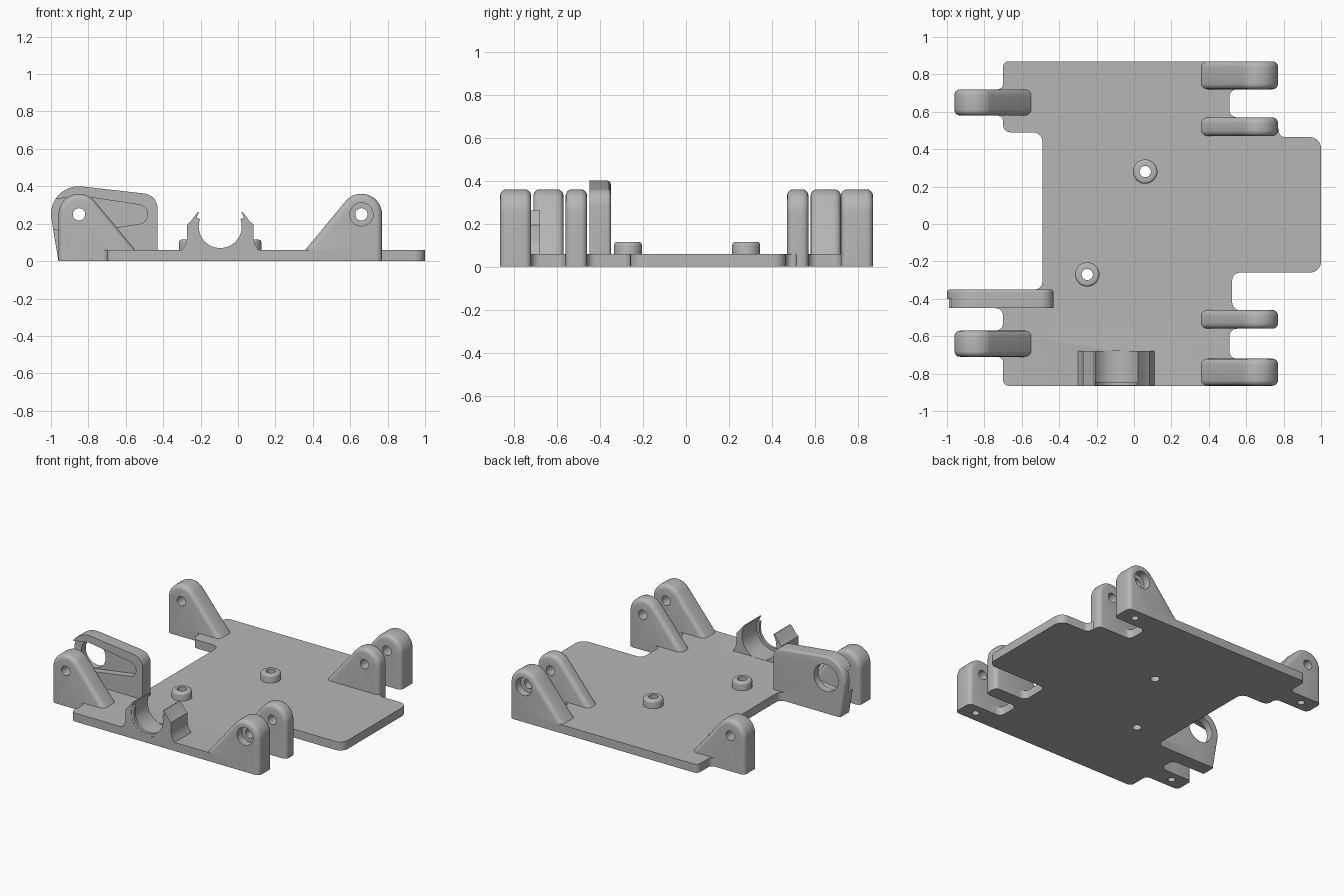
import bpy, bmesh
from math import cos, sin, radians, acos, atan2, hypot, degrees
from mathutils import Vector

old = bpy.data.objects.get("Cube")
if old:
    bpy.data.objects.remove(old, do_unlink=True)

grey = bpy.data.materials.new("plain grey plastic")
grey.use_nodes = True
tint = (0.47, 0.47, 0.47, 1)
grey.diffuse_color = tint
grey.node_tree.nodes["Principled BSDF"].inputs["Base Color"].default_value = tint


def arc(cx, cy, r, a, b, n=24):
    """Points on an arc from angle a to b in degrees."""
    steps = [radians(a + (b - a) * i / n) for i in range(n + 1)]
    return [(cx + r * cos(t), cy + r * sin(t)) for t in steps]


def circle(cx, cy, r):
    return arc(cx, cy, r, 0, 360, 40)[:-1]


def rounded(corners):
    """Round the right-angle corners (x, y, radius) of an outline."""
    out = []
    for i, (x, y, r) in enumerate(corners):
        p = Vector((x, y))
        if not r:
            out.append((x, y))
            continue
        d1 = (Vector(corners[i - 1][:2]) - p).normalized()
        d2 = (Vector(corners[(i + 1) % len(corners)][:2]) - p).normalized()
        c = p + (d1 + d2) * r
        for k in range(7):
            t = radians(15 * k)
            out.append(tuple(c - r * (d2 * cos(t) + d1 * sin(t))))
    return out


def prism(name, outline, axis, lo, hi, bevel=0, pick=None):
    """Extrude an outline along y or z and round the picked cap edges."""
    bm = bmesh.new()
    place = (lambda u, v, w: (u, w, v)) if axis == "y" else (lambda u, v, w: (u, v, w))
    rings = [[bm.verts.new(place(u, v, w)) for u, v in outline] for w in (lo, hi)]
    n = len(outline)
    bm.faces.new(rings[0])
    bm.faces.new(rings[1])
    for i in range(n):
        j = (i + 1) % n
        bm.faces.new((rings[0][i], rings[0][j], rings[1][j], rings[1][i]))
    bmesh.ops.recalc_face_normals(bm, faces=bm.faces)
    if bevel:
        edges = [e for e in bm.edges if e.calc_face_angle(0) > 1 and pick(e)]
        bmesh.ops.bevel(bm, geom=edges, offset=bevel, segments=4, profile=0.5,
                        affect="EDGES", clamp_overlap=False)
    mesh = bpy.data.meshes.new(name)
    bm.to_mesh(mesh)
    bm.free()
    mesh.materials.append(grey)
    ob = bpy.data.objects.new(name, mesh)
    bpy.context.collection.objects.link(ob)
    return ob


def activate(ob):
    bpy.ops.object.select_all(action="DESELECT")
    ob.select_set(True)
    bpy.context.view_layer.objects.active = ob


def cut(ob, outline, axis, lo, hi):
    """Subtract a prism from an object."""
    cutter = prism("cutter", outline, axis, lo, hi)
    cutter.hide_render = True
    mod = ob.modifiers.new("cut", "BOOLEAN")
    mod.operation, mod.solver, mod.object = "DIFFERENCE", "EXACT", cutter
    activate(ob)
    bpy.ops.object.modifier_apply(modifier=mod.name)
    bpy.data.objects.remove(cutter, do_unlink=True)


def smooth(ob):
    activate(ob)
    bpy.ops.object.shade_smooth_by_angle(angle=radians(32))


def above_plate(e):
    return max(v.co.z for v in e.verts) > 0.04


PLATE_TOP = 0.06
BORE_X, BORE_Z, BORE_R = -0.095, 0.185, 0.135
BOSSES = {"back": (0.06, 0.28), "front": (-0.25, -0.27)}
f = 0.04  # fillet radius

# Base plate with tabs under the brackets
plate = prism("base_plate", rounded([
    (-0.70, -0.865, 0.03), (0.62, -0.865, 0), (0.62, -0.72, 0), (0.51, -0.72, f),
    (0.51, -0.56, f), (0.62, -0.56, 0), (0.62, -0.46, 0), (0.525, -0.46, f),
    (0.525, -0.26, f), (1, -0.26, 0.06), (1, 0.465, 0.06), (0.775, 0.465, 0.03),
    (0.775, 0.52, 0.02), (0.62, 0.52, 0), (0.62, 0.57, 0), (0.51, 0.57, f),
    (0.51, 0.72, f), (0.62, 0.72, 0), (0.62, 0.87, 0), (-0.70, 0.87, 0.03),
    (-0.70, 0.72, 0.03), (-0.81, 0.72, 0), (-0.81, 0.58, 0), (-0.70, 0.58, 0.03),
    (-0.70, 0.49, 0.04), (-0.49, 0.49, 0.05), (-0.49, -0.35, f), (-0.84, -0.35, 0),
    (-0.84, -0.45, 0), (-0.70, -0.45, f), (-0.70, -0.57, f), (-0.81, -0.57, 0),
    (-0.81, -0.71, 0), (-0.70, -0.71, 0.03)]), "z", 0, PLATE_TOP)
for x, y in BOSSES.values():
    cut(plate, circle(x, y, 0.03), "z", -0.1, 0.2)
cut(plate, circle(BORE_X, BORE_Z, BORE_R), "y", -1, -0.68)
smooth(plate)

# Screw bosses
for name, (x, y) in BOSSES.items():
    boss = prism(name + "_boss", circle(x, y, 0.065), "z", 0.03, 0.115, 0.015,
                 lambda e: min(v.co.z for v in e.verts) > 0.1)
    cut(boss, circle(x, y, 0.03), "z", -0.1, 0.2)
    smooth(boss)


def bracket(name, cx, side, y0, y1, screw=True, recess=None):
    """Sloped bracket with a round top and a pin hole."""
    cz, r = 0.25, 0.11
    fx, fz = -0.30, PLATE_TOP - cz
    tangent = degrees(atan2(fz, fx)) % 360 - degrees(acos(r / hypot(fx, fz)))
    local = [(r, -cz)] + arc(0, 0, r, 0, tangent, 16)
    local += [(fx - 0.025, fz - 0.03), (-0.06, fz - 0.03), (-0.06, -cz)]
    ob = prism(name, [(cx + side * u, cz + v) for u, v in local], "y", y0, y1,
               0.03, above_plate)
    cut(ob, circle(cx, cz, 0.033), "y", y0 - 0.1, y1 + 0.1)
    if screw:
        cut(ob, circle(cx, (y0 + y1) / 2, 0.024), "z", -0.1, 0.12)
    if recess:
        cut(ob, circle(cx, cz, 0.062), "y", *recess)
    smooth(ob)


# Bracket pairs on the left, single brackets on the right
bracket("front_left_outer_bracket", 0.66, 1, -0.865, -0.72, True, (-1, -0.81))
bracket("front_left_inner_bracket", 0.66, 1, -0.56, -0.46, False)
bracket("back_left_inner_bracket", 0.66, 1, 0.47, 0.57, False)
bracket("back_left_outer_bracket", 0.66, 1, 0.72, 0.87, True, (0.815, 1))
bracket("front_right_bracket", -0.85, -1, -0.71, -0.57)
bracket("back_right_bracket", -0.85, -1, 0.58, 0.72)

# Lever mount with a tapered recess and a large round hole
mx, mz = -0.85, 0.25
outline = [(-0.96, 0)] + arc(mx, mz, 0.15, 192, 83)
outline += arc(-0.51, 0.282, 0.08, 83, 0, 8)
outline += [(-0.43, 0.03), (-0.83, 0.03), (-0.83, 0)]
mount = prism("lever_mount", outline, "y", -0.45, -0.35, 0.015,
              lambda e: above_plate(e) and min(v.co.y for v in e.verts) > -0.36)
horn = arc(mx + 0.315, mz, 0.052, -82, 82, 14)
horn += [(mx, mz + 0.1), (mx - 0.3, mz + 0.055), (mx - 0.3, mz - 0.055), (mx, mz - 0.1)]
cut(mount, horn, "y", -0.6, -0.40)
cut(mount, circle(mx, mz, 0.095), "y", -0.6, -0.2)
smooth(mount)

# Open snap clip, mirrored about its bore
half = [(0.22, 0.03), (0.205, 0.06), (0.187, 0.085), (0.178, 0.12), (0.178, 0.195),
        (0.157, 0.213), (0.138, 0.24), (0.12, 0.262)]
clip = [(BORE_X + u, v) for u, v in half]
clip += arc(BORE_X, BORE_Z, BORE_R, 34, -214, 36)
clip += [(BORE_X - u, v) for u, v in reversed(half)]
smooth(prism("snap_clip", clip, "y", -0.865, -0.68))

# Thin stop lip at the front of the bore
lip = arc(BORE_X, BORE_Z, 0.14, 20, -200, 32) + arc(BORE_X, BORE_Z, 0.115, -200, 20, 32)
smooth(prism("clip_lip", lip, "y", -0.864, -0.845))
